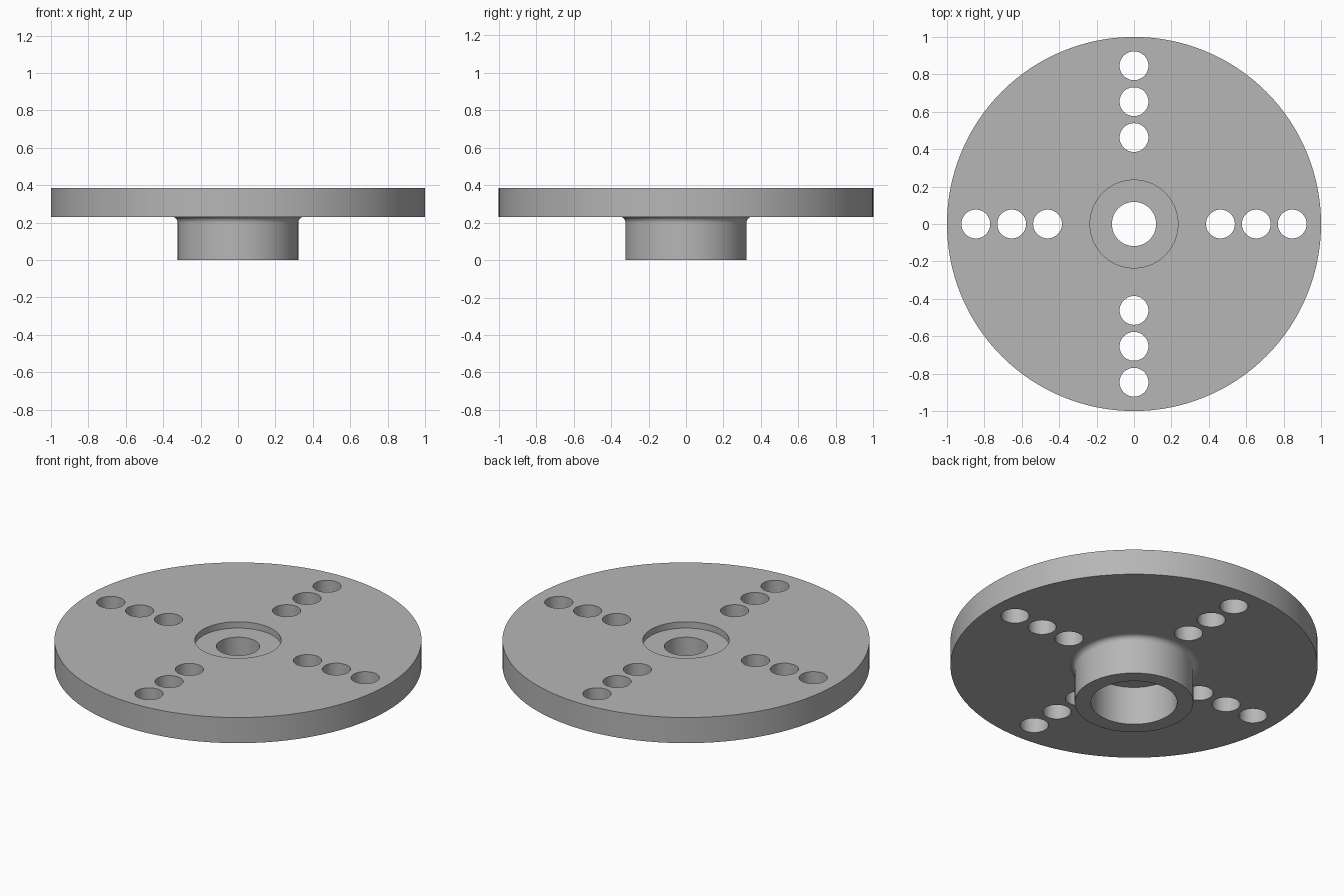
import bpy
import bmesh
from math import sin, cos, pi
from mathutils import Vector, Matrix

SEGMENTS = 128
RIM, HUB, POCKET, BORE = 1.0, 0.323, 0.235, 0.118
TOP, UNDERSIDE, POCKET_FLOOR = 0.385, 0.231, 0.347
FILLET = 0.031
HOLE = 0.077

cube = bpy.data.objects.get("Cube")
if cube:
    bpy.data.objects.remove(cube, do_unlink=True)

grey = bpy.data.materials.new("plain grey")
grey.use_nodes = True
colour = (0.47, 0.47, 0.47, 1)
grey.diffuse_color = colour
grey.node_tree.nodes["Principled BSDF"].inputs["Base Color"].default_value = colour


def make_object(name, bm):
    bmesh.ops.recalc_face_normals(bm, faces=bm.faces)
    mesh = bpy.data.meshes.new(name)
    bm.to_mesh(mesh)
    bm.free()
    mesh.materials.append(grey)
    obj = bpy.data.objects.new(name, mesh)
    bpy.context.collection.objects.link(obj)
    return obj


def lathe(name, profile):
    """Revolve a closed (radius, height) profile about the z axis."""
    bm = bmesh.new()
    verts = [bm.verts.new((r, 0, z)) for r, z in profile]
    edges = [bm.edges.new((a, b)) for a, b in zip(verts, verts[1:] + verts[:1])]
    bmesh.ops.spin(bm, geom=verts + edges, cent=(0, 0, 0), axis=(0, 0, 1),
                   angle=2 * pi, steps=SEGMENTS, use_merge=True)
    bmesh.ops.remove_doubles(bm, verts=bm.verts, dist=0.0001)
    return make_object(name, bm)


# Rounded corner between hub and disc, with narrow support rings
fillet = [(HUB + FILLET * (1 - cos(a)), UNDERSIDE - FILLET * (1 - sin(a)))
          for a in (i * pi / 16 for i in range(9))]
fillet = ([(HUB, fillet[0][1] - 0.004)] + fillet
          + [(fillet[-1][0] + 0.004, UNDERSIDE)])

# Disc and hub with a bore, a shallow top pocket and a deep lower pocket
flange = lathe("flange_disc_and_hub",
               [(POCKET, 0), (HUB, 0)] + fillet
               + [(RIM, UNDERSIDE), (RIM, TOP), (POCKET, TOP),
                  (POCKET, POCKET_FLOOR), (BORE, POCKET_FLOOR),
                  (BORE, UNDERSIDE), (POCKET, UNDERSIDE)])

# Four rows of three through holes
bm = bmesh.new()
for quarter in range(4):
    turn = Matrix.Rotation(quarter * pi / 2, 4, "Z")
    for distance in (0.462, 0.654, 0.846):
        place = turn @ Matrix.Translation(Vector((distance, 0, TOP)))
        bmesh.ops.create_cone(bm, cap_ends=True, segments=48, radius1=HOLE,
                              radius2=HOLE, depth=1, matrix=place)
cutter = make_object("hole_cutter", bm)
cutter.hide_render = True

cut = flange.modifiers.new("holes", "BOOLEAN")
cut.operation = "DIFFERENCE"
cut.solver = "EXACT"
cut.object = cutter
bpy.ops.object.select_all(action="DESELECT")
flange.select_set(True)
bpy.context.view_layer.objects.active = flange
bpy.ops.object.modifier_apply(modifier=cut.name)
bpy.data.objects.remove(cutter, do_unlink=True)
bpy.ops.object.shade_smooth_by_angle(angle=pi / 6)
